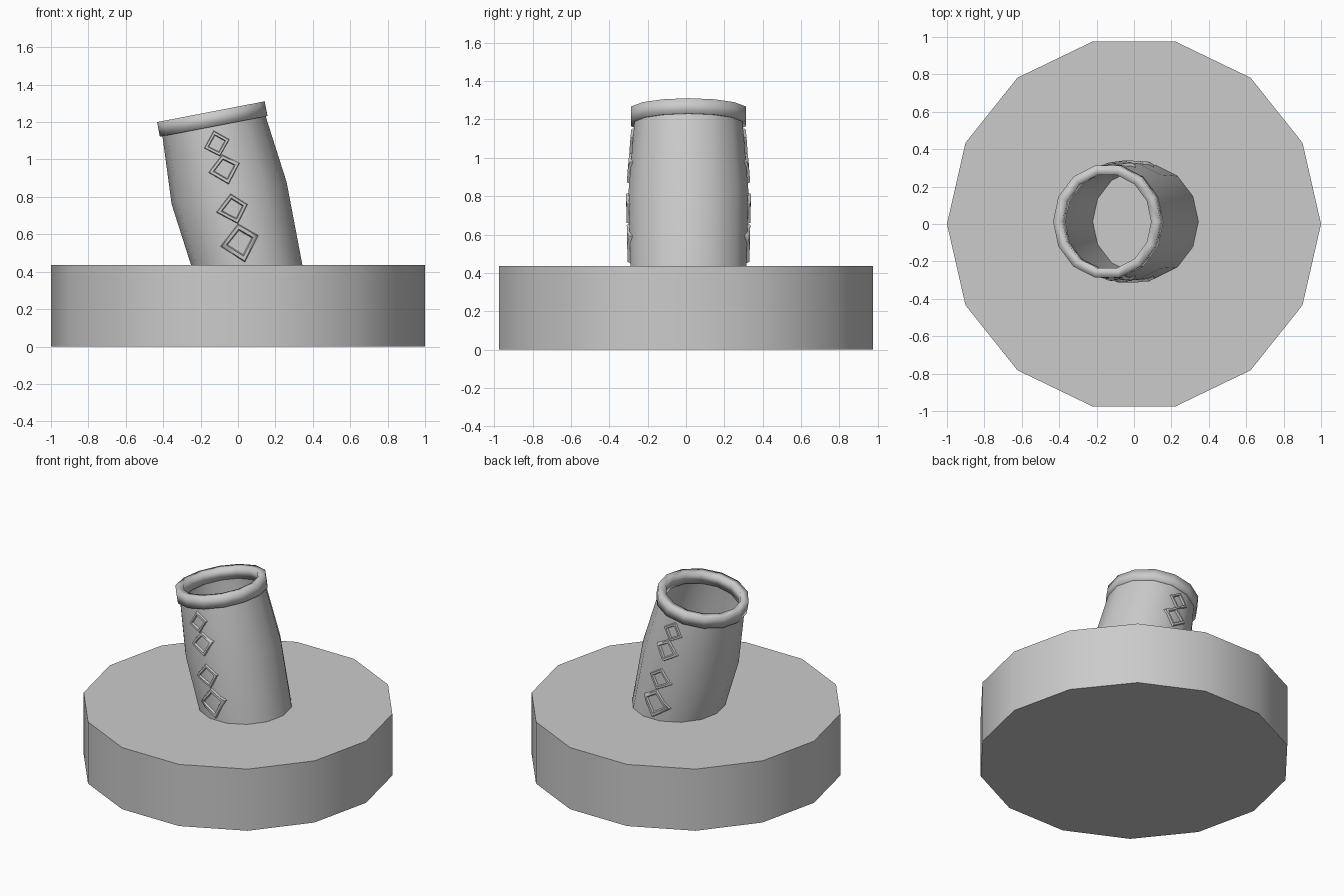
import bpy, bmesh, math
from mathutils import Vector
from mathutils.bvhtree import BVHTree

if "Cube" in bpy.data.objects:
    bpy.data.objects.remove(bpy.data.objects["Cube"])

SIDES = 14
CY = 0.013  # small sideways offset of the tube


def finish(bm, name, angle=40):
    bmesh.ops.recalc_face_normals(bm, faces=bm.faces[:])
    me = bpy.data.meshes.new(name)
    bm.to_mesh(me)
    bm.free()
    ob = bpy.data.objects.new(name, me)
    bpy.context.collection.objects.link(ob)
    bpy.ops.object.select_all(action='DESELECT')
    bpy.context.view_layer.objects.active = ob
    ob.select_set(True)
    bpy.ops.object.shade_smooth_by_angle(angle=math.radians(angle))
    return ob


def ring(bm, cx, cz, rx, ry, tilt):
    out = []
    for i in range(SIDES):
        a = 2 * math.pi * i / SIDES
        u = rx * math.cos(a)
        out.append(bm.verts.new((cx + u * math.cos(tilt), CY + ry * math.sin(a),
                                 cz + u * math.sin(tilt))))
    return out


def bridge(bm, a, b):
    n = len(a)
    for i in range(n):
        j = (i + 1) % n
        bm.faces.new((a[i], a[j], b[j], b[i]))


def closed_loft(bm, rings):
    for k in range(len(rings)):
        bridge(bm, rings[k], rings[(k + 1) % len(rings)])


# Base disc
bm = bmesh.new()
bmesh.ops.create_cone(bm, cap_ends=True, segments=SIDES, radius1=1, radius2=1, depth=0.435)
v0 = max(bm.verts, key=lambda v: v.co.x)
rot = -math.atan2(v0.co.y, v0.co.x)
for v in bm.verts:
    x, y = v.co.x, v.co.y
    v.co.x = x * math.cos(rot) - y * math.sin(rot)
    v.co.y = x * math.sin(rot) + y * math.cos(rot)
    v.co.z += 0.2175
finish(bm, "base_disc")

# Leaning, bulging hollow tube: cx, cz, rx, ry, tilt
TILT = math.radians(10.9)
STATIONS = [(0.0475, 0.432, 0.2975, 0.311, 0),
            (-0.0475, 0.82, 0.313, 0.32, TILT),
            (-0.133, 1.20, 0.279, 0.287, TILT)]
bm = bmesh.new()
outer = [ring(bm, *s) for s in STATIONS]
inner = [ring(bm, x, z, rx - 0.03, ry - 0.03, t) for x, z, rx, ry, t in reversed(STATIONS)]
closed_loft(bm, outer + inner)
bm.normal_update()
surface = BVHTree.FromBMesh(bm)
finish(bm, "tube")

# Rim band around the mouth
bm = bmesh.new()
c = Vector((-0.1375, 1.216))
rings = []
for h, dr in ((-0.04, 0), (0.04, 0), (0.04, -0.052), (-0.04, -0.052)):
    rings.append(ring(bm, c.x - h * math.sin(TILT), c.y + h * math.cos(TILT),
                      0.293 + dr, 0.307 + dr, TILT))
closed_loft(bm, rings)
finish(bm, "rim", 100)

# Raised diamond frames, projected onto front and back of the tube (x, z corners)
DIAMONDS = [
    ((-0.13, 1.155), (-0.045, 1.107), (-0.096, 1.016), (-0.182, 1.06)),
    ((-0.085, 1.027), (0.01, 0.98), (-0.05, 0.866), (-0.16, 0.93)),
    ((-0.04, 0.818), (0.053, 0.76), (0.0, 0.655), (-0.118, 0.717)),
    ((0.0, 0.658), (0.11, 0.594), (0.037, 0.449), (-0.096, 0.535)),
]
PROFILE = ((1.0, -0.004), (0.92, 0.014), (0.7, 0.014), (0.6, -0.004))  # scale, lift


def diamond(corners, side, name):
    pts = [Vector(p) for p in corners]
    mid = sum(pts, Vector((0, 0))) / 4
    path = []
    for i in range(4):
        for f in (0, 0.33, 0.67):
            path.append(pts[i].lerp(pts[(i + 1) % 4], f))
    bm = bmesh.new()
    loops = []
    for s, lift in PROFILE:
        loop = []
        for p in path:
            q = mid + (p - mid) * s
            hit = surface.ray_cast(Vector((q.x, side * 2, q.y)), Vector((0, -side, 0)))[0]
            y = hit.y if hit else CY + side * 0.3
            loop.append(bm.verts.new((q.x, y + side * lift, q.y)))
        loops.append(loop)
    closed_loft(bm, loops)
    finish(bm, name, 60)


for side, label in ((-1, "front"), (1, "back")):
    for n, d in enumerate(DIAMONDS):
        diamond(d, side, f"{label}_diamond_{n + 1}")
